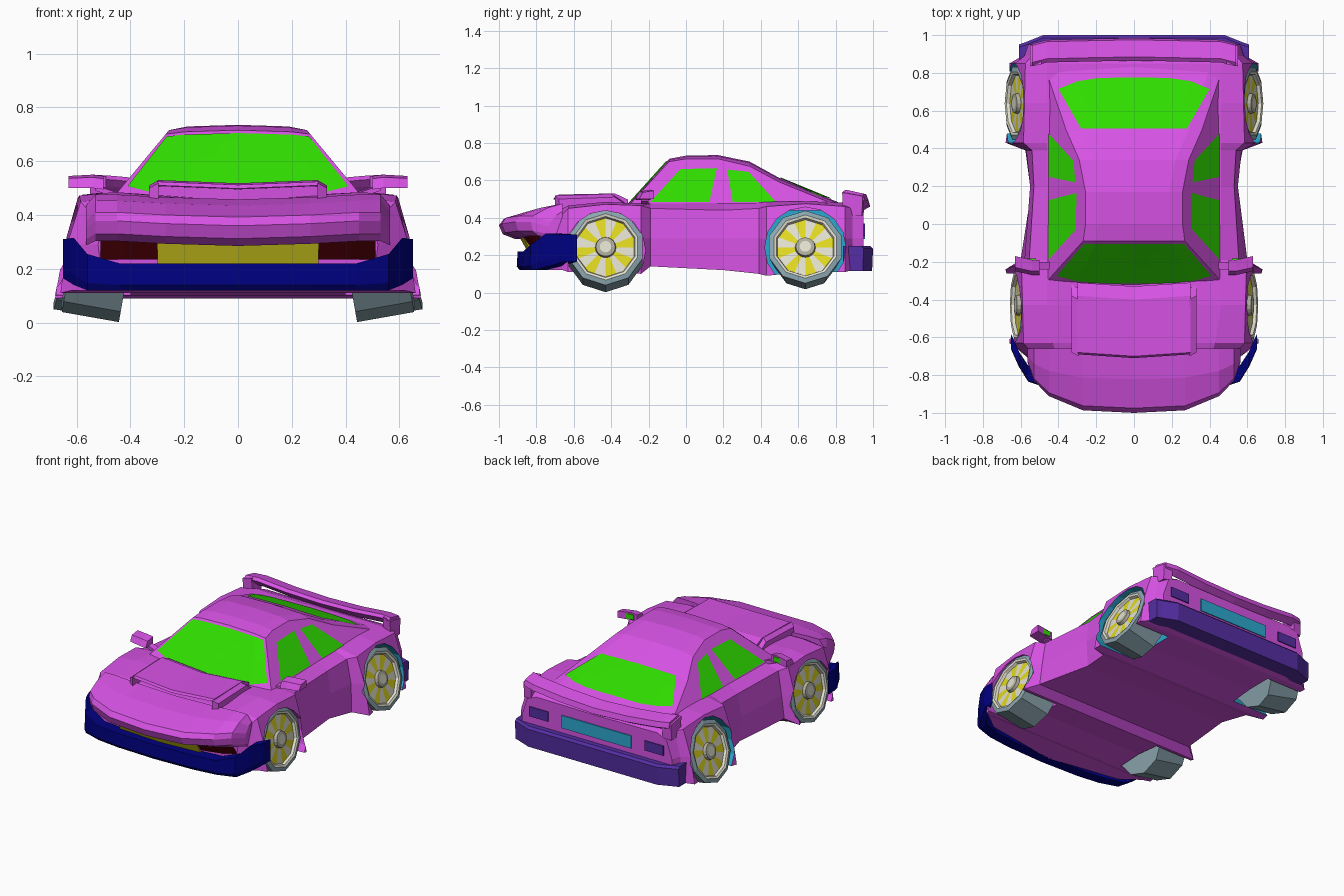
import bpy, bmesh, math
from mathutils import Vector, Matrix
from mathutils.bvhtree import BVHTree

if "Cube" in bpy.data.objects:
    bpy.data.objects.remove(bpy.data.objects["Cube"])


def material(name, r, g, b):
    m = bpy.data.materials.new(name)
    m.diffuse_color = (r, g, b, 1)
    m.use_nodes = True
    m.node_tree.nodes["Principled BSDF"].inputs["Base Color"].default_value = m.diffuse_color
    return m


PAINT = material("magenta_paint", .68, .085, .78)
GLASS = material("green_glass", .03, .73, .0)
NAVY = material("navy_bumper", .0, .0, .22)
VIOLET = material("violet_bumper", .09, .027, .37)
TEAL = material("teal_trim", .025, .39, .62)
RED = material("dark_red_light", .085, .0, .002)
YELLOW = material("yellow", .76, .70, .015)
CREAM = material("cream_rim", .76, .75, .63)
TYRE = material("grey_tyre", .26, .38, .43)
HUB = material("hub_grey", .44, .43, .35)


def finish(name, bm, mats, recalc=True):
    if recalc:
        bmesh.ops.recalc_face_normals(bm, faces=bm.faces[:])
    me = bpy.data.meshes.new(name)
    bm.to_mesh(me)
    bm.free()
    for m in mats:
        me.materials.append(m)
    ob = bpy.data.objects.new(name, me)
    bpy.context.collection.objects.link(ob)
    return ob


def loft(name, mat, rings):
    """Closed rings joined by quads, with end caps."""
    bm = bmesh.new()
    vs = [[bm.verts.new(p) for p in r] for r in rings]
    n = len(rings[0])
    for a, b in zip(vs, vs[1:]):
        for i in range(n):
            bm.faces.new((a[i], a[(i + 1) % n], b[(i + 1) % n], b[i]))
    bm.faces.new(vs[0])
    bm.faces.new(vs[-1][::-1])
    return finish(name, bm, [mat])


def sym(st):
    return [(-s[0], *s[1:]) for s in st[::-1] if s[0] > 0] + st


def sweep(name, mat, profile, stations, pivot=(0, 0)):
    """(y, z) profile swept over x; station = x, y shift, z shift, y scale, z scale."""
    rings = []
    for s in stations:
        x, dy, dz, fy, fz = (list(s) + [0, 0, 1, 1][len(s) - 1:])
        rings.append([(x, pivot[0] + (y - pivot[0]) * fy + dy,
                       pivot[1] + (z - pivot[1]) * fz + dz) for y, z in profile])
    return loft(name, mat, rings)


def box(name, mat, x0, x1, y0, y1, z0, z1):
    return sweep(name, mat, [(y0, z0), (y1, z0), (y1, z1), (y0, z1)], [(x0,), (x1,)])


# ---- lower body: cross-sections along y, flared around the wheels
# y, sill x, sill z, middle x, shoulder x, shoulder z, inner x, inner z, centre z
sections = [
    (-.83, .50, .12, .52, .50, .36, .35, .40, .39),
    (-.66, .62, .12, .61, .56, .42, .42, .45, .44),
    (-.63, .66, .11, .635, .585, .45, .43, .465, .445),
    (-.43, .64, .12, .625, .59, .472, .46, .485, .455),
    (-.24, .68, .10, .645, .595, .465, .46, .475, .46),
    (-.19, .60, .14, .58, .555, .45, .46, .475, .475),
    (.20, .54, .12, .55, .53, .44, .46, .48, .48),
    (.39, .575, .10, .57, .54, .45, .46, .48, .48),
    (.43, .68, .09, .645, .585, .46, .46, .485, .48),
    (.64, .65, .11, .63, .58, .475, .46, .488, .48),
    (.85, .66, .11, .63, .575, .46, .46, .48, .475),
    (.89, .59, .12, .58, .54, .45, .46, .465, .465),
    (.95, .56, .14, .56, .52, .41, .45, .44, .435),
]
rings = []
for y, xb, zb, xm, xs, zs, xt, zt, zc in sections:
    half = [(xb, zb), (xm, .29), (xs, zs), (xt, zt)]
    pts = [(0, zb)] + half + [(0, zc)] + [(-x, z) for x, z in half[::-1]]
    k = .32 * max(0, min(1, (-.66 - y) / .17))
    rings.append([(x, y + k * x * x, z) for x, z in pts])
body = loft("lower_body", PAINT, rings)
body.data.materials.append(TEAL)

# ---- wheel wells
cutters = []
for y, z, r, mat in ((-.43, .225, .213, PAINT), (.638, .24, .217, TEAL)):
    for s in (-1, 1):
        ring = [(y + r * math.sin(i * math.pi / 8), z + r * math.cos(i * math.pi / 8)) for i in range(16)]
        c = sweep("well_cutter", mat, ring, [(s * .40,), (s * .9,)])
        c.hide_render = True
        mod = body.modifiers.new("well", 'BOOLEAN')
        mod.operation, mod.solver, mod.object = 'DIFFERENCE', 'EXACT', c
        mod.material_mode = 'TRANSFER'
        cutters.append(c)
deps = bpy.context.evaluated_depsgraph_get()
cut_mesh = bpy.data.meshes.new_from_object(body.evaluated_get(deps))
body.modifiers.clear()
body.data = cut_mesh
for c in cutters:
    bpy.data.objects.remove(c)

# ---- cabin: sections along y sharing one sloping side plane
rings = []
for y, ze, zc in ((-.32, .45, .46), (-.09, .70, .715), (0, .715, .732), (.17, .715, .735),
                  (.34, .675, .70), (.5, .59, .612), (.84, .452, .472)):
    xe = .46 - .83 * (ze - .47)
    half = [(.485, .44), (xe, ze), (xe - .07, zc - .006)]
    rings.append([(x, y, z) for x, z in half + [(0, zc)] + [(-x, z) for x, z in half[::-1]]])
cabin = loft("cabin", PAINT, rings)
tree = BVHTree.FromPolygons([v.co for v in cabin.data.vertices],
                            [tuple(p.vertices) for p in cabin.data.polygons])


def pane(name, corners, ray, n, bow=0):
    """Four corners, gridded and projected onto the cabin along a ray; bow bends the first edge."""
    a, b, c, d = (Vector(p) for p in corners)
    ray = Vector(ray)
    bm = bmesh.new()
    grid = []
    for j in range(n + 1):
        row = []
        for i in range(n + 1):
            p = a.lerp(b, i / n).lerp(d.lerp(c, i / n), j / n)
            p.y += bow * (2 * i / n - 1) ** 4 * (1 - j / n)
            hit = tree.ray_cast(p - ray * 2, ray)[0] or p
            row.append(bm.verts.new(hit - ray * .006))
        grid.append(row)
    for j in range(n):
        for i in range(n):
            bm.faces.new((grid[j][i], grid[j][i + 1], grid[j + 1][i + 1], grid[j + 1][i]))
    bm.normal_update()
    if sum(f.normal.dot(ray) for f in bm.faces) > 0:
        bmesh.ops.reverse_faces(bm, faces=bm.faces[:])
    return finish(name, bm, [GLASS], False)


# ---- windows
pane("windscreen", [(-.41, -.315, 0), (.41, -.315, 0), (.265, -.105, 0), (-.265, -.105, 0)], (0, 0, -1), 8, .04)
pane("rear_window", [(-.40, .775, 0), (.40, .775, 0), (.28, .505, 0), (-.28, .505, 0)], (0, 0, -1), 8, -.06)
for s in (-1, 1):
    for name, q in (("front_side_window", [(-.19, .485), (.125, .485), (.165, .665), (-.03, .66)]),
                    ("rear_side_window", [(.25, .485), (.48, .485), (.335, .645), (.22, .658)])):
        pane(name, [(0, y, z) for y, z in q], (-s, 0, 0), 1)

# ---- nose, front bumper, grille and headlights
sweep("nose", PAINT, [(-.98, .312), (-1.0, .36), (-.975, .392), (-.82, .435), (-.66, .458), (-.66, .29), (-.91, .285)],
      sym([(0,), (.27, 0, .008, .96), (.45, 0, .018, .74), (.53, 0, .018, .5), (.565, 0, 0, .2, .85)]), (-.66, .30))
sweep("front_bumper", NAVY, [(-.90, .22), (-.905, .14), (-.89, .12), (-.82, .12), (-.82, .22)],
      sym([(0,), (.28, .01), (.44, .03), (.56, .07, 0, 1, 1.35), (.61, .15, .02, .95, 1.75),
           (.65, .24, .045, .95, 1.45)]), (-.90, .12))
plate = [(-.845, .215), (-.837, .215), (-.89, .31), (-.898, .31)]
sweep("grille", YELLOW, plate, sym([(0,), (.30, .02)]))
for s in (-1, 1):
    sweep("headlight", RED, [(y, max(z, .235)) for y, z in plate],
          [(s * .30, .02), (s * .42, .05), (s * .51, .10)])

# ---- bonnet scoop
sweep("bonnet_scoop", PAINT, [(-.71, .498), (-.70, .512), (-.40, .518), (-.33, .485), (-.33, .44),
                              (-.48, .43), (-.48, .495)], sym([(0,), (.30, .02, .012)]))
for s in (-1, 1):
    sweep("scoop_side", PAINT, [(-.70, .42), (-.70, .52), (-.40, .53), (-.34, .49), (-.34, .43)],
          [(s * .295,), (s * .33, .02, -.02)])

# ---- door mirrors
for s in (-1, 1):
    sweep("door_mirror", PAINT, [(-.27, .50), (-.25, .54), (-.19, .55), (-.19, .50)],
          [(s * .50, 0, -.005), (s * .54, 0, 0), (s * .63, .02, 0, 1, .9)], (-.2, .5))
    sweep("mirror_stem", PAINT, [(-.24, .48), (-.24, .50), (-.20, .505), (-.20, .48)],
          [(s * .44, 0, -.02), (s * .53, 0, .01)])
    box("mirror_glass", GLASS, s * .52, s * .61, -.19, -.182, .507, .54)

# ---- rear spoiler with end posts
sweep("rear_spoiler", PAINT, [(.855, .535), (.875, .55), (.965, .53), (.975, .495), (.93, .47), (.88, .51)],
      sym([(0, .01, -.035), (.25, .005, -.025), (.46, 0, -.005), (.54, -.02, 0)]))
for s in (-1, 1):
    sweep("spoiler_post", PAINT, [(.85, .42), (.845, .545), (.955, .525), (.95, .42)],
          [(s * .49,), (s * .55, -.01, -.01)])

# ---- rear bumper, plate and lights
sweep("rear_bumper", VIOLET, [(.89, .115), (.995, .115), (1.0, .235), (.985, .25), (.89, .25)],
      sym([(0,), (.48,), (.58, -.04), (.61, -.05)]))
box("rear_plate", TEAL, -.26, .26, .95, .957, .285, .37)
for s in (-1, 1):
    box("rear_light", VIOLET, s * .36, s * .50, .95, .957, .30, .365)


# ---- wheels: tyre, rim, alternating spokes and hub, leaning inward at the top
def wheel(name, s, x, y, z, r, lean, taper):
    bm = bmesh.new()

    def ring(px, pr, n):
        return [bm.verts.new((px, pr * math.sin(2 * math.pi * i / n), pr * math.cos(2 * math.pi * i / n)))
                for i in range(n)]

    def band(a, b, mat):
        n = len(a)
        for i in range(n):
            f = bm.faces.new((a[i], a[(i + 1) % n], b[(i + 1) % n], b[i]))
            f.material_index = mat(i)

    prof = [(-.11, r * taper), (.105, r), (.113, r * .87), (.108, r * .80), (.09, r * .77)]
    loops = [ring(px, pr, 10) for px, pr in prof]
    bm.faces.new(loops[0]).material_index = 0
    for k, (a, b) in enumerate(zip(loops, loops[1:])):
        band(a, b, lambda i: 0 if k < 2 else 1)
    o, m, h1, h2 = ring(.091, r * .79, 16), ring(.094, r * .27, 16), ring(.114, r * .25, 16), ring(.117, r * .15, 16)
    band(o, m, lambda i: 2 if i % 2 else 1)
    band(m, h1, lambda i: 3)
    band(h1, h2, lambda i: 3)
    bm.faces.new(h2).material_index = 1
    bmesh.ops.recalc_face_normals(bm, faces=bm.faces[:])
    for f in bm.faces:  # open spoke disc must face outward
        if f.material_index in (1, 2) and abs(f.normal.x) > .9 and f.normal.x < 0:
            f.normal_flip()
    bm.transform(Matrix.Translation((x, y, z)) @ Matrix.Rotation(math.radians(-lean), 4, 'Y'))
    if s < 0:
        bm.transform(Matrix.Scale(-1, 4, (1, 0, 0)))
        bmesh.ops.reverse_faces(bm, faces=bm.faces[:])
    finish(name, bm, [TYRE, CREAM, YELLOW, HUB], False)


for s in (-1, 1):
    wheel("front_wheel", s, .515, -.43, .225, .207, 10, 1)
    wheel("rear_wheel", s, .525, .638, .213, .203, 17, .84)
